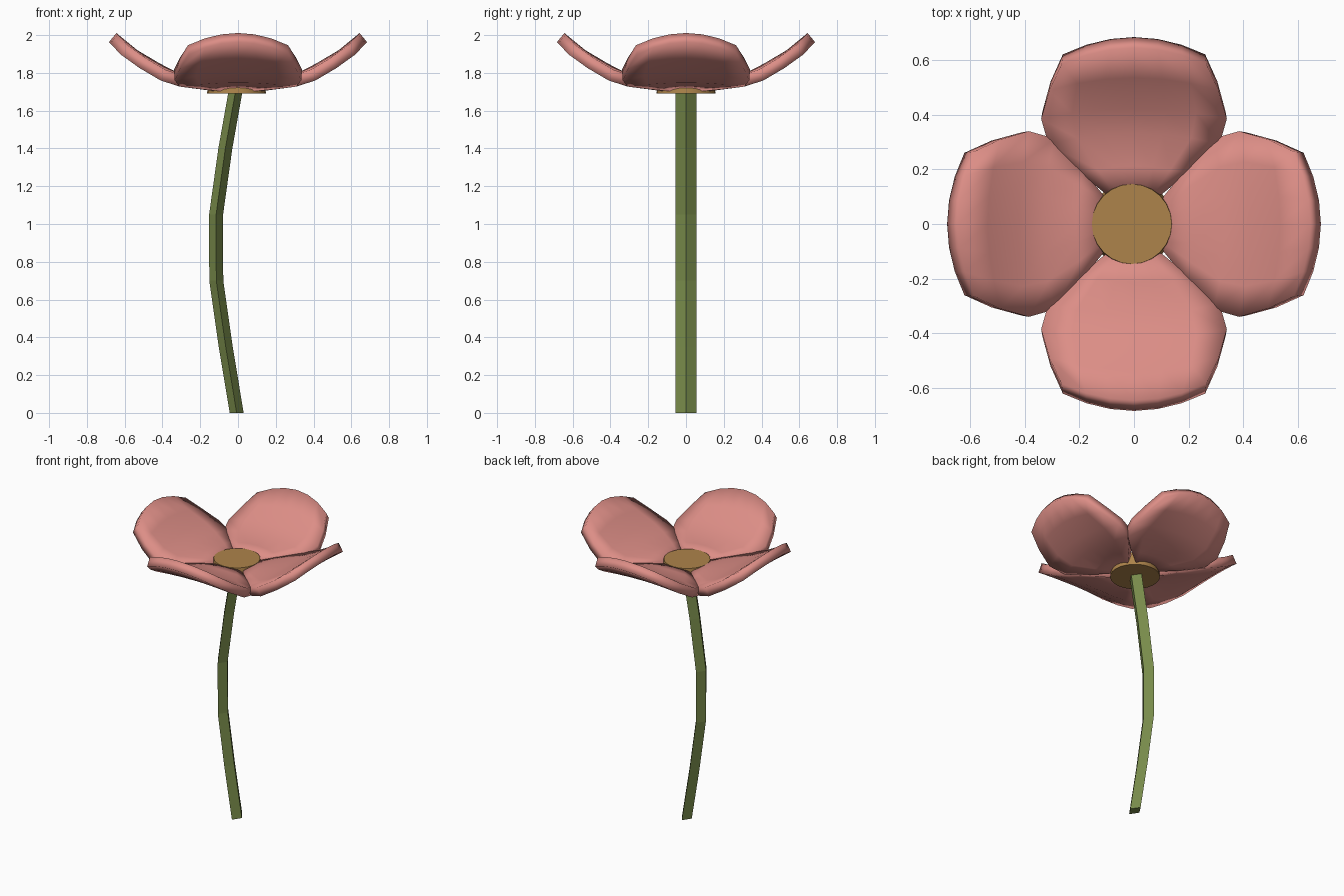
import bpy, bmesh, math
from mathutils import Matrix

if "Cube" in bpy.data.objects:
    bpy.data.objects.remove(bpy.data.objects["Cube"])


def material(name, color):
    m = bpy.data.materials.new(name)
    m.diffuse_color = (*color, 1)
    m.use_nodes = True
    m.node_tree.nodes["Principled BSDF"].inputs["Base Color"].default_value = m.diffuse_color
    return m


def add_object(name, bm, mat, angle=None):
    bmesh.ops.recalc_face_normals(bm, faces=bm.faces)
    mesh = bpy.data.meshes.new(name)
    bm.to_mesh(mesh)
    bm.free()
    mesh.materials.append(mat)
    ob = bpy.data.objects.new(name, mesh)
    bpy.context.collection.objects.link(ob)
    if angle:
        bpy.ops.object.select_all(action='DESELECT')
        ob.select_set(True)
        bpy.context.view_layer.objects.active = ob
        bpy.ops.object.shade_smooth_by_angle(angle=math.radians(angle))
    return ob


def interp(x, pts):
    for (a, za), (b, zb) in zip(pts, pts[1:]):
        if x <= b:
            break
    return za + (zb - za) * (x - a) / (b - a)


pink = material("petal_pink", (0.72, 0.27, 0.24))
green = material("stem_green", (0.19, 0.26, 0.07))
gold = material("centre_gold", (0.42, 0.23, 0.07))

# Stem: diamond section swept along a gentle bow
bm = bmesh.new()
rings = []
for x, z in [(-0.007, 0), (-0.065, 0.35), (-0.115, 0.7), (-0.116, 1.05), (-0.067, 1.4), (-0.01, 1.72)]:
    rings.append([bm.verts.new((x + dx, dy, z))
                  for dx, dy in [(0.037, 0), (0, 0.056), (-0.037, 0), (0, -0.056)]])
for a, b in zip(rings, rings[1:]):
    for i in range(4):
        j = (i + 1) % 4
        bm.faces.new((a[i], a[j], b[j], b[i]))
bm.faces.new(rings[0])
bm.faces.new(rings[-1])
add_object("stem", bm, green)

# Flower centre: slightly tapered disc
bm = bmesh.new()
bmesh.ops.create_cone(bm, cap_ends=True, segments=24, radius1=0.156, radius2=0.146, depth=0.093,
                      matrix=Matrix.Translation((-0.008, 0, 1.738)))
add_object("flower_centre", bm, gold, 30)

# Petals: rows of (radius on centre line, radius at side edge, half width)
rows = [(0.11, 0.125, 0.09), (0.22, 0.20, 0.19), (0.35, 0.31, 0.308), (0.45, 0.41, 0.335),
        (0.57, 0.52, 0.305), (0.683, 0.62, 0.26)]
profile = [(0.1, 1.715), (0.367, 1.75), (0.563, 1.865), (0.683, 1.963)]
COLS = 6
for k, side in enumerate(["right", "back", "left", "front"]):
    bm = bmesh.new()
    grid = []
    for rc, re, w in rows:
        line = []
        for i in range(COLS + 1):
            t = 2 * i / COLS - 1
            r = rc + (re - rc) * t * t
            line.append(bm.verts.new((r, w * t, interp(r, profile) - 0.015 * t * t)))
        grid.append(line)
    for a, b in zip(grid, grid[1:]):
        for i in range(COLS):
            bm.faces.new((a[i], b[i], b[i + 1], a[i + 1]))
    bmesh.ops.rotate(bm, verts=bm.verts, matrix=Matrix.Rotation(k * math.pi / 2, 3, 'Z'))
    petal = add_object(side + "_petal", bm, pink, 40)
    if petal.data.polygons[0].normal.z < 0:
        petal.data.flip_normals()
    # Thicken towards the upper side
    mod = petal.modifiers.new("thickness", 'SOLIDIFY')
    mod.thickness = 0.062
    mod.offset = 1
    bpy.context.view_layer.objects.active = petal
    bpy.ops.object.modifier_move_to_index(modifier=mod.name, index=0)
